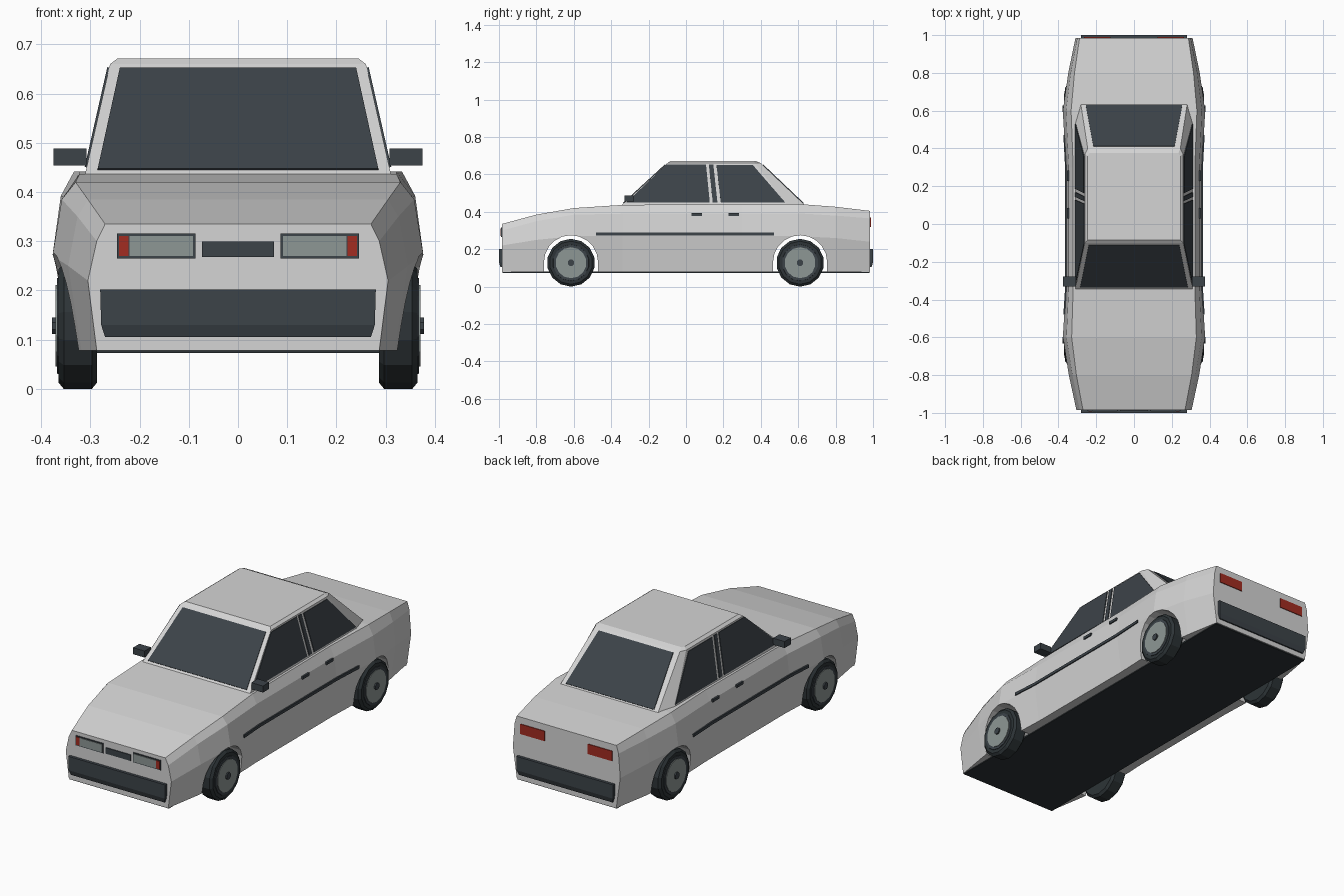
import bpy, bmesh, math
from mathutils import Vector

if "Cube" in bpy.data.objects:
    bpy.data.objects.remove(bpy.data.objects["Cube"])


def material(name, rgb):
    m = bpy.data.materials.new(name)
    m.use_nodes = True
    m.diffuse_color = (*rgb, 1)
    bsdf = m.node_tree.nodes["Principled BSDF"]
    bsdf.inputs["Base Color"].default_value = (*rgb, 1)
    bsdf.inputs["Roughness"].default_value = 0.7
    return m


PAINT = material("pale_paint", (0.66, 0.66, 0.66))
DARK = material("dark_trim", (0.045, 0.056, 0.066))
RUBBER = material("rubber", (0.026, 0.034, 0.038))
GREY = material("lamp_grey", (0.27, 0.31, 0.30))
RED = material("lamp_red", (0.36, 0.025, 0.015))


def loft(name, rings, mat):
    """Closed skin through rings of equal point count."""
    bm = bmesh.new()
    rows = [[bm.verts.new(p) for p in ring] for ring in rings]
    n = len(rows[0])
    for a, b in zip(rows, rows[1:]):
        for i in range(n):
            j = (i + 1) % n
            bm.faces.new((a[i], a[j], b[j], b[i]))
    bm.faces.new(rows[0])
    bm.faces.new(rows[-1])
    bmesh.ops.recalc_face_normals(bm, faces=bm.faces)
    mesh = bpy.data.meshes.new(name)
    bm.to_mesh(mesh)
    bm.free()
    mesh.materials.append(mat)
    ob = bpy.data.objects.new(name, mesh)
    bpy.context.collection.objects.link(ob)
    return ob


def box(name, x, y, z, mat):
    return loft(name, [[(x[0], v, z[0]), (x[1], v, z[0]), (x[1], v, z[1]), (x[0], v, z[1])]
                       for v in y], mat)


def plate(name, pts, mat, half=0.004):
    """Thin plate centred on a planar outline."""
    pts = [Vector(p) for p in pts]
    n = (pts[1] - pts[0]).cross(pts[2] - pts[0]).normalized() * half
    return loft(name, [[p - n for p in pts], [p + n for p in pts]], mat)


# Body: y, then (half width, height) of deck edge, shoulder, waist and sill
SECTIONS = [
    (-0.985, (0.27, 0.335), (0.287, 0.30), (0.305, 0.22), 0.287),
    (-0.80, (0.305, 0.385), (0.326, 0.35), (0.345, 0.25), 0.318),
    (-0.60, (0.33, 0.42), (0.358, 0.385), (0.377, 0.27), 0.346),
    (-0.34, (0.322, 0.437), (0.346, 0.39), (0.36, 0.27), 0.335),
    (0.30, (0.322, 0.442), (0.346, 0.39), (0.36, 0.27), 0.335),
    (0.60, (0.333, 0.442), (0.36, 0.392), (0.377, 0.27), 0.346),
    (0.80, (0.315, 0.427), (0.335, 0.38), (0.348, 0.26), 0.32),
    (0.985, (0.288, 0.405), (0.30, 0.365), (0.31, 0.24), 0.287),
]
rings = []
for y, deck, shoulder, waist, sill in SECTIONS:
    half = [deck, shoulder, waist, (sill, 0.078)]
    rings.append([(x, y, z) for x, z in half] + [(-x, y, z) for x, z in reversed(half)])
body = loft("body", rings, PAINT)

# Wheel arches cut through the body
AXLES = {"front": -0.615, "rear": 0.61}
for end, axle in AXLES.items():
    arc = [(0.145 * math.cos(a), 0.13 + 0.145 * math.sin(a))
           for a in (math.pi * i / 10 for i in range(11))]
    outline = [(0.145, -0.05)] + arc + [(-0.145, -0.05)]
    cutter = loft(end + "_arch_cutter",
                  [[(x, axle + y, z) for y, z in outline] for x in (-0.6, 0.6)], PAINT)
    cutter.hide_render = True
    cutter.hide_viewport = True
    cutter.display_type = 'WIRE'
    mod = body.modifiers.new(end + "_arch", 'BOOLEAN')
    mod.operation = 'DIFFERENCE'
    mod.solver = 'EXACT'
    mod.object = cutter

box("floor", (-0.287, 0.287), (-0.98, 0.98), (0.073, 0.082), RUBBER)

# Cabin with chamfered rear corners and a shallow roof
def cabin_ring(z, half):
    return [(x, y, z) for x, y in half] + [(-x, y, z) for x, y in reversed(half)]


loft("cabin", [
    cabin_ring(0.435, [(0.311, -0.345), (0.311, 0.54), (0.282, 0.637)]),
    cabin_ring(0.66, [(0.26, -0.10), (0.26, 0.37), (0.245, 0.40)]),
    cabin_ring(0.671, [(0.245, -0.085), (0.245, 0.36), (0.235, 0.375)]),
], PAINT)


def slope(z, low, high):
    return low + (high - low) * (z - 0.435) / 0.225


# Windscreen and rear window
for name, low, high, wide, narrow in (("windscreen", -0.345, -0.10, 0.285, 0.24),
                                      ("rear_window", 0.637, 0.40, 0.255, 0.215)):
    plate(name, [(-wide, slope(0.445, low, high), 0.445), (wide, slope(0.445, low, high), 0.445),
                 (narrow, slope(0.65, low, high), 0.65), (-narrow, slope(0.65, low, high), 0.65)],
          DARK)

# Side glass: outline corners as (y, z)
SIDE_GLASS = {
    "front_side_window": [(-0.318, 0.45), (0.127, 0.45), (0.107, 0.653), (-0.105, 0.653)],
    "door_pillar_strip": [(0.143, 0.45), (0.168, 0.45), (0.146, 0.653), (0.122, 0.653)],
    "rear_side_window": [(0.186, 0.45), (0.53, 0.45), (0.357, 0.65), (0.163, 0.65)],
}

for s, side in ((1, "left"), (-1, "right")):
    def span(a, b):
        return sorted((s * a, s * b))

    for name, outline in SIDE_GLASS.items():
        plate(f"{side}_{name}", [(s * slope(z, 0.311, 0.26), y, z) for y, z in outline], DARK)

    # Mirror, door handles and rubbing strip
    box(side + "_mirror", span(0.308, 0.375), (-0.33, -0.278), (0.454, 0.488), DARK)
    for door, y in (("front", 0.03), ("rear", 0.228)):
        box(f"{side}_{door}_door_handle", span(0.33, 0.354), (y, y + 0.055), (0.379, 0.393), DARK)
    strip = []
    for y, x in ((-0.48, 0.374), (-0.34, 0.365), (0.30, 0.365), (0.47, 0.374)):
        strip.append([(s * (x - 0.02), y, 0.274), (s * x, y, 0.274),
                      (s * x, y, 0.289), (s * (x - 0.02), y, 0.289)])
    loft(side + "_rubbing_strip", strip, DARK)

    # Lamps
    box(side + "_headlamp_frame", span(0.086, 0.246), (-0.989, -0.983), (0.265, 0.316), DARK)
    box(side + "_headlamp", span(0.091, 0.22), (-0.992, -0.985), (0.27, 0.311), GREY)
    box(side + "_indicator", span(0.222, 0.242), (-0.992, -0.985), (0.27, 0.311), RED)
    box(side + "_tail_lamp", span(0.125, 0.265), (0.983, 0.989), (0.318, 0.37), RED)

    # Wheels: rings of (x, radius) turned about the axle
    for end, axle in AXLES.items():
        def turned(name, profile, mat, sides=14):
            loft(f"{side}_{end}_{name}", [
                [(s * x, axle + r * math.cos(a), 0.128 + r * math.sin(a))
                 for a in (math.tau * (i + 0.5) / sides for i in range(sides))]
                for x, r in profile], mat)

        turned("tyre", [(0.286, 0.115), (0.297, 0.128), (0.354, 0.128), (0.365, 0.115)], RUBBER)
        turned("wheel_ring", [(0.35, 0.1), (0.368, 0.097)], DARK)
        turned("wheel_disc", [(0.35, 0.083), (0.371, 0.083)], GREY)
        turned("hub_cap", [(0.36, 0.018), (0.378, 0.018)], DARK, 8)

# Grille and wedge-shaped bumpers
box("grille", (-0.073, 0.073), (-0.99, -0.983), (0.268, 0.299), DARK)
for end, s in (("front", -1), ("rear", 1)):
    loft(end + "_bumper", [
        [(-w, s * 0.975, z), (w, s * 0.975, z), (w, s * out, z), (-w, s * out, z)]
        for w, out, z in ((0.27, 0.992, 0.105), (0.278, 1.0, 0.13), (0.28, 1.0, 0.202))], DARK)
